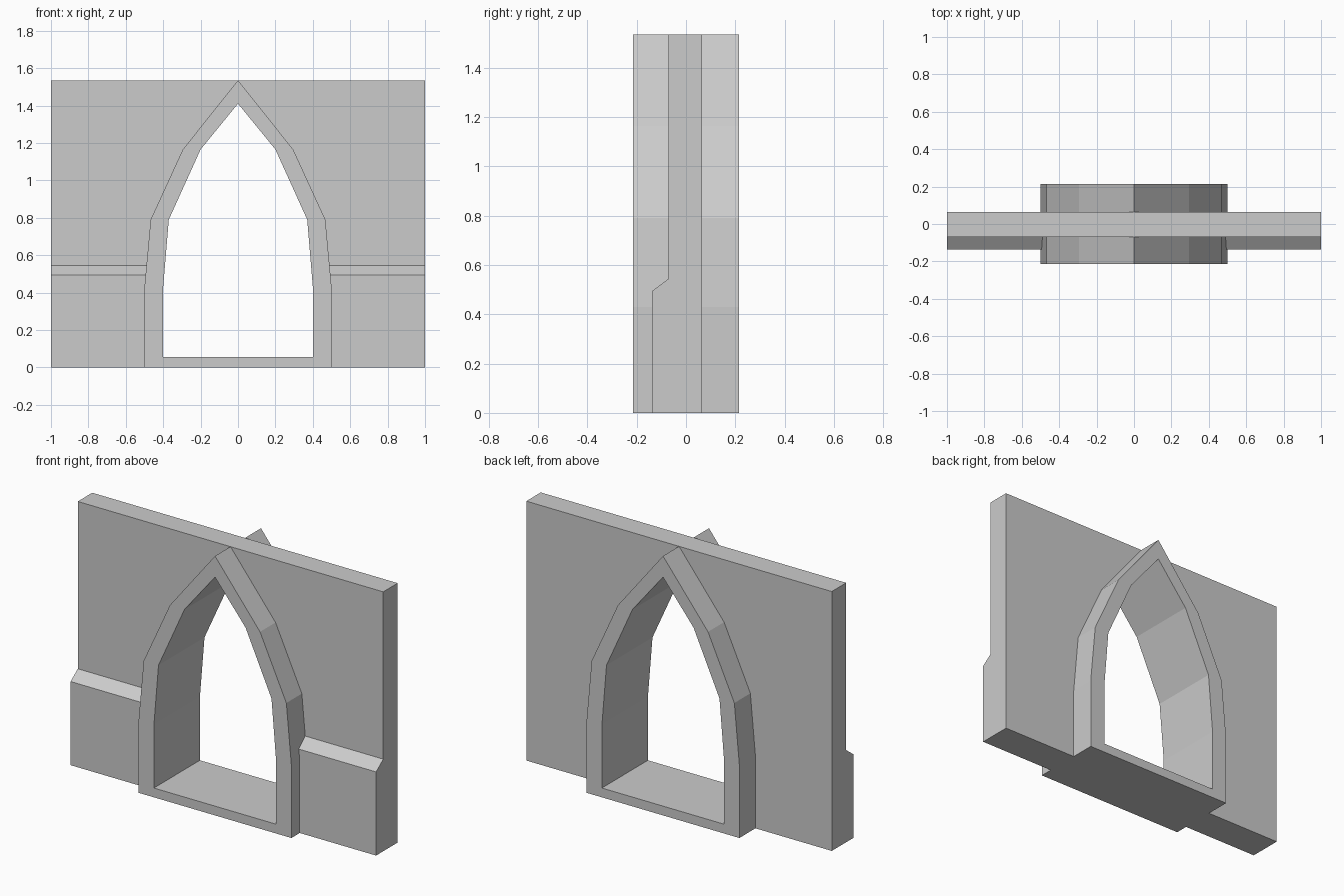
import bpy, bmesh

if "Cube" in bpy.data.objects:
    bpy.data.objects.remove(bpy.data.objects["Cube"])

TOP = 1.535
DEPTH = 0.215                                  # half depth of the arch frame
FRONT, BACK, LEDGE = -0.07, 0.065, -0.137      # wall planes along y
Z_LOW, Z_HIGH = 0.495, 0.545                   # plinth slope heights

# Right half of the pointed arch, bottom to apex (x, z)
OUTER = [(0.5, 0), (0.5, 0.43), (0.467, 0.79), (0.295, 1.165), (0, TOP)]
INNER = [(0.4, 0.055), (0.4, 0.43), (0.37, 0.79), (0.2, 1.165), (0, 1.41)]


def make_object(name, faces):
    """Build a mesh from coordinate loops, welding shared corners."""
    bm = bmesh.new()
    for loop in faces:
        bm.faces.new([bm.verts.new(p) for p in loop])
    bmesh.ops.remove_doubles(bm, verts=bm.verts, dist=1e-5)
    bmesh.ops.recalc_face_normals(bm, faces=bm.faces)
    mesh = bpy.data.meshes.new(name)
    bm.to_mesh(mesh)
    bm.free()
    obj = bpy.data.objects.new(name, mesh)
    bpy.context.collection.objects.link(obj)
    return obj


def full_loop(half):
    """Mirror a half arch into a closed loop."""
    return half + [(-x, z) for x, z in reversed(half[:-1])]


def at_y(points, y):
    return [(x, y, z) for x, z in points]


# Arch frame with sill
outer, inner = full_loop(OUTER), full_loop(INNER)
frame_faces = []
for i in range(len(outer)):
    j = (i + 1) % len(outer)
    for y in (-DEPTH, DEPTH):
        frame_faces.append(at_y([outer[i], outer[j], inner[j], inner[i]], y))
    for ring in (outer, inner):
        a, b = ring[i], ring[j]
        frame_faces.append(at_y([a, b], -DEPTH) + at_y([b, a], DEPTH))
make_object("arch_frame", frame_faces)


# Wall with sloped plinth, right half, open where it meets the frame
def arch_x(z):
    (x0, z0), (x1, z1) = OUTER[1:3]
    return x0 + (x1 - x0) * (z - z0) / (z1 - z0)


xl, xh = arch_x(Z_LOW), arch_x(Z_HIGH)
wall_faces = [
    # plinth front, slope, upper front, back
    at_y([(1, 0), (1, Z_LOW), (xl, Z_LOW), OUTER[1], OUTER[0]], LEDGE),
    at_y([(xl, Z_LOW), (1, Z_LOW)], LEDGE) + at_y([(1, Z_HIGH), (xh, Z_HIGH)], FRONT),
    at_y([(1, Z_HIGH), (1, TOP)] + OUTER[:1:-1] + [(xh, Z_HIGH)], FRONT),
    at_y([(1, 0), (1, TOP)] + OUTER[::-1], BACK),
    # top, bottom, outer end
    at_y([(0, TOP), (1, TOP)], FRONT) + at_y([(1, TOP), (0, TOP)], BACK),
    at_y([(0.5, 0), (1, 0)], LEDGE) + at_y([(1, 0), (0.5, 0)], BACK),
    at_y([(1, 0), (1, Z_LOW)], LEDGE) + at_y([(1, Z_HIGH), (1, TOP)], FRONT)
    + at_y([(1, TOP), (1, 0)], BACK),
]
wall = make_object("wall", wall_faces)
mirror = wall.modifiers.new("mirror", 'MIRROR')
mirror.use_axis[0] = True
